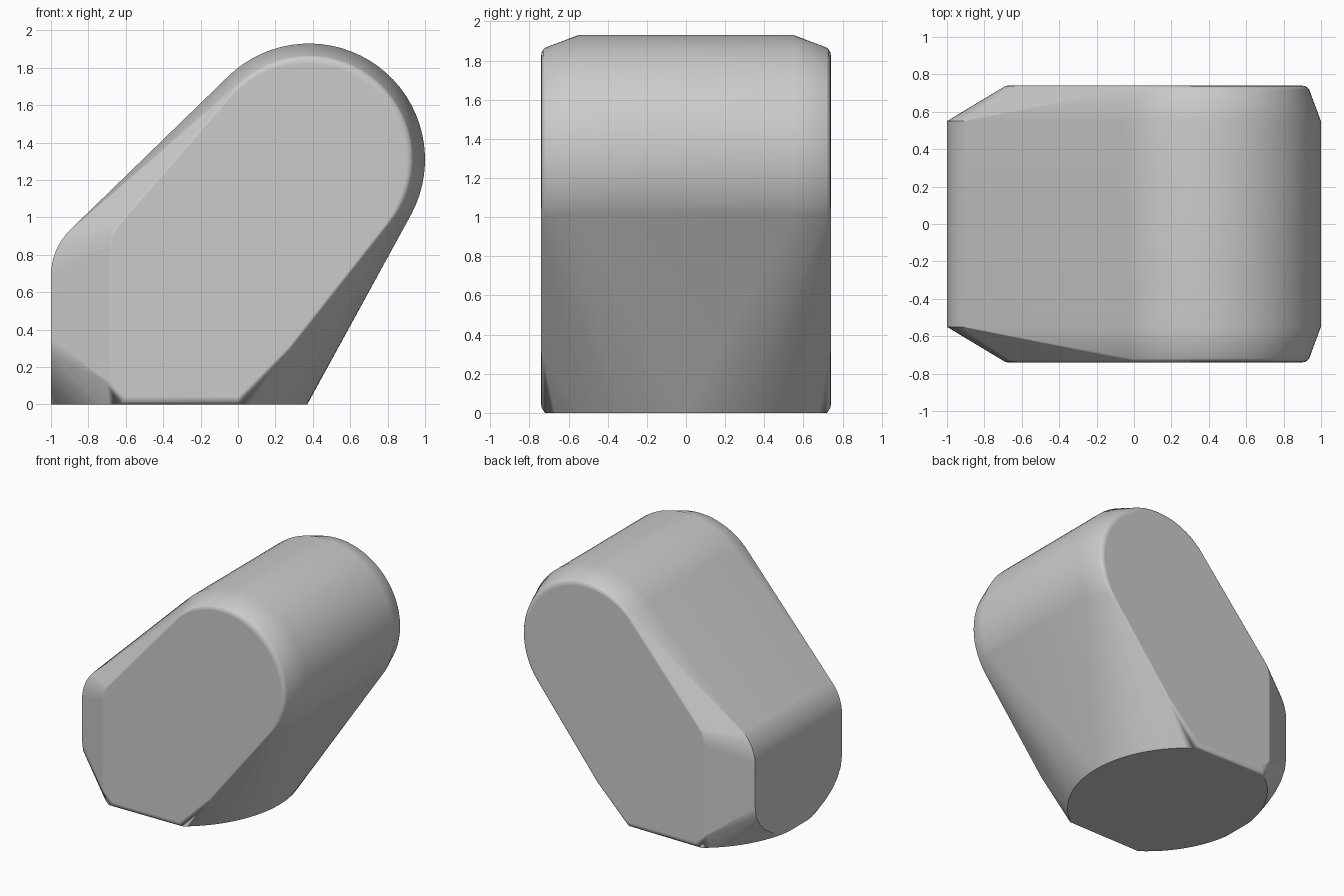
import bpy
import bmesh
from math import cos, sin, radians

cube = bpy.data.objects.get("Cube")
if cube:
    bpy.data.objects.remove(cube, do_unlink=True)


def arc(cx, cz, r, start, end, steps):
    """Points along a circular arc, angles in degrees."""
    angles = [radians(start + (end - start) * i / steps) for i in range(steps + 1)]
    return [(cx + r * cos(a), cz + r * sin(a)) for a in angles]


def mirrored(points):
    """Repeat points on both sides of the y = 0 plane."""
    return points + [(x, -y, z) for x, y, z in points]


points = []

# Wide middle band: big rounded head, sloped back, small rounded shoulder
band = arc(0.38, 1.31, 0.62, -28, 135, 32) + arc(-0.66, 0.69, 0.34, 135, 180, 8)
band.append((-1.0, 0.35))
points += mirrored([(x, 0.55, z) for x, z in band])

# Narrower side caps, stepped inward to round their rim
cap = arc(0.38, 1.31, 0.56, -38, 135, 32) + arc(-0.5, 0.83, 0.21, 135, 180, 6)
cap += [(-0.71, 0.1), (-0.63, 0.0), (0.0, 0.0), (0.28, 0.28)]
rim = 0.035
for step in range(5):
    a = radians(90 * step / 4)
    s = 1 - rim * (1 - cos(a)) / 0.75
    y = 0.74 - rim * (1 - sin(a))
    points += mirrored([(0.05 + (x - 0.05) * s, y, 0.9 + (z - 0.9) * s) for x, z in cap])

# Flat underside: curved nose and heel
nose = arc(-0.515, 0, 0.885, 0, 53, 14)
heel = arc(-0.12, 0, 0.89, 180, 126, 14)
points += mirrored([(max(x, -1.0), y, 0.0) for x, y in nose + heel])

# Curved lower edge of the flat back panel
points += mirrored([(-1.0, 0.55 * sin(radians(t)), 0.35 * (1 - cos(radians(t))))
                    for t in range(12, 90, 13)])

# Wrap a closed skin around the sections
bm = bmesh.new()
for p in points:
    bm.verts.new(p)
bmesh.ops.remove_doubles(bm, verts=bm.verts, dist=0.002)
hull = bmesh.ops.convex_hull(bm, input=bm.verts)
bmesh.ops.delete(bm, geom=[v for v in bm.verts if not v.link_faces], context='VERTS')
bmesh.ops.dissolve_limit(bm, angle_limit=radians(0.5), verts=bm.verts, edges=bm.edges)
bmesh.ops.recalc_face_normals(bm, faces=bm.faces)
mesh = bpy.data.meshes.new("angled_block")
bm.to_mesh(mesh)
bm.free()
block = bpy.data.objects.new("angled_block", mesh)
bpy.context.collection.objects.link(block)

# Plain grey finish
grey = bpy.data.materials.new("light_grey")
grey.use_nodes = True
color = (0.6, 0.6, 0.6, 1.0)
grey.diffuse_color = color
grey.node_tree.nodes["Principled BSDF"].inputs["Base Color"].default_value = color
mesh.materials.append(grey)

# Smooth curves with crisp flats
bpy.ops.object.select_all(action='DESELECT')
block.select_set(True)
bpy.context.view_layer.objects.active = block
bpy.ops.object.shade_smooth_by_angle(angle=radians(30))
weighted = block.modifiers.new("even_normals", 'WEIGHTED_NORMAL')
weighted.keep_sharp = True
